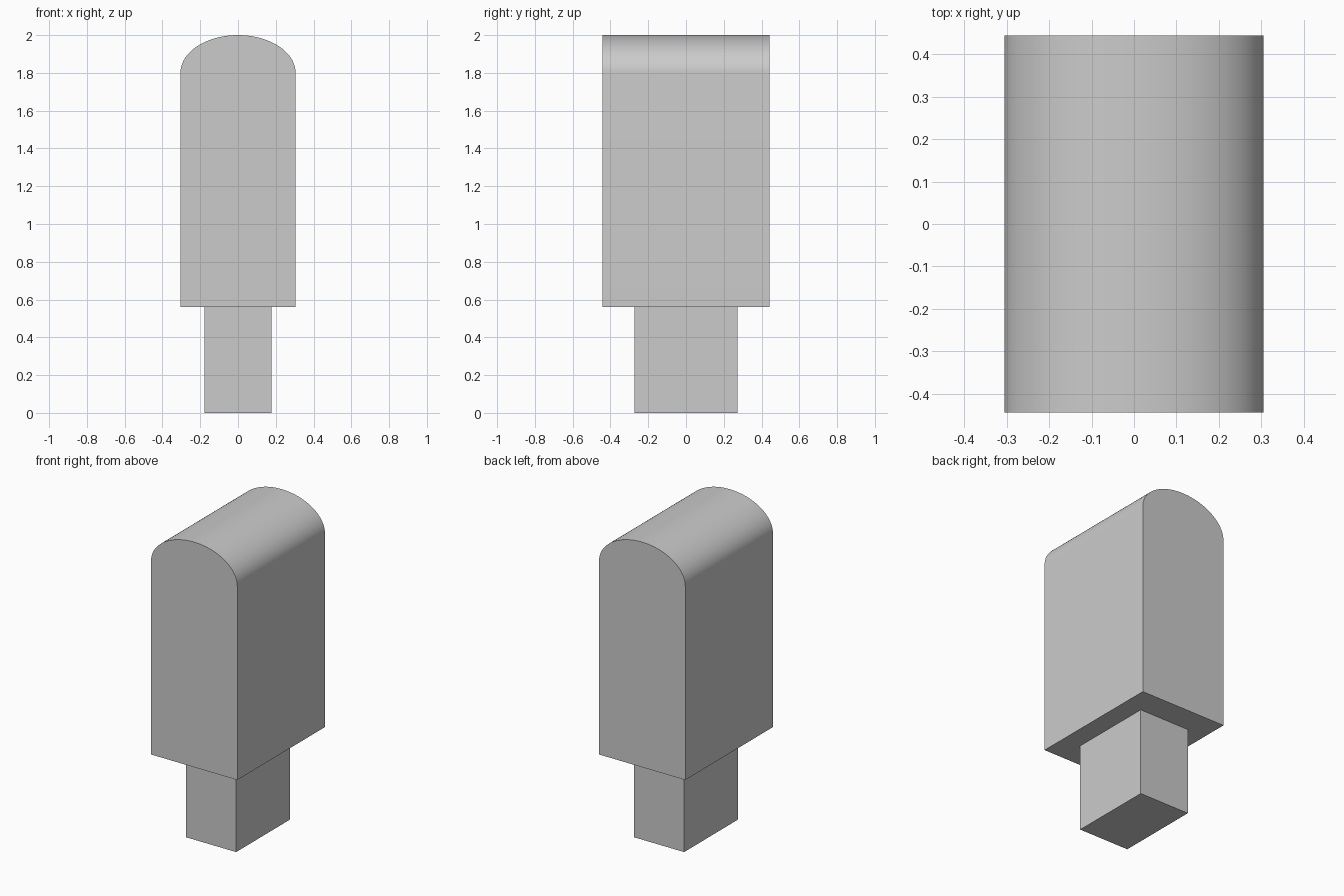
import bpy
import bmesh
from math import cos, sin, pi, radians

cube = bpy.data.objects.get("Cube")
if cube:
    bpy.data.objects.remove(cube, do_unlink=True)

STEM_X, STEM_Y = 0.178, 0.273
BODY_X, BODY_Y = 0.305, 0.443
BODY_BOTTOM, ARCH_START, TOP = 0.56, 1.8, 2.0
ARCH_STEPS = 48


def extrude_profile(name, profile, half_depth):
    """Extrude an x-z outline along y, centred on y = 0."""
    bm = bmesh.new()
    face = bm.faces.new([bm.verts.new((x, -half_depth, z)) for x, z in profile])
    result = bmesh.ops.extrude_face_region(bm, geom=[face])
    moved = [v for v in result["geom"] if isinstance(v, bmesh.types.BMVert)]
    bmesh.ops.translate(bm, vec=(0, 2 * half_depth, 0), verts=moved)
    bmesh.ops.recalc_face_normals(bm, faces=bm.faces)
    mesh = bpy.data.meshes.new(name)
    bm.to_mesh(mesh)
    bm.free()
    obj = bpy.data.objects.new(name, mesh)
    bpy.context.collection.objects.link(obj)
    return obj


# Rectangular stem
extrude_profile("stem", [(-STEM_X, 0), (STEM_X, 0),
                         (STEM_X, BODY_BOTTOM), (-STEM_X, BODY_BOTTOM)], STEM_Y)

# Block with a half-elliptical top
arch = [(BODY_X * cos(pi * i / ARCH_STEPS),
         ARCH_START + (TOP - ARCH_START) * sin(pi * i / ARCH_STEPS))
        for i in range(ARCH_STEPS + 1)]
body = extrude_profile("arched_body", [(-BODY_X, BODY_BOTTOM), (BODY_X, BODY_BOTTOM)] + arch, BODY_Y)

# Smooth arch with crisp rims
bpy.ops.object.select_all(action='DESELECT')
body.select_set(True)
bpy.context.view_layer.objects.active = body
bpy.ops.object.shade_smooth_by_angle(angle=radians(30))
